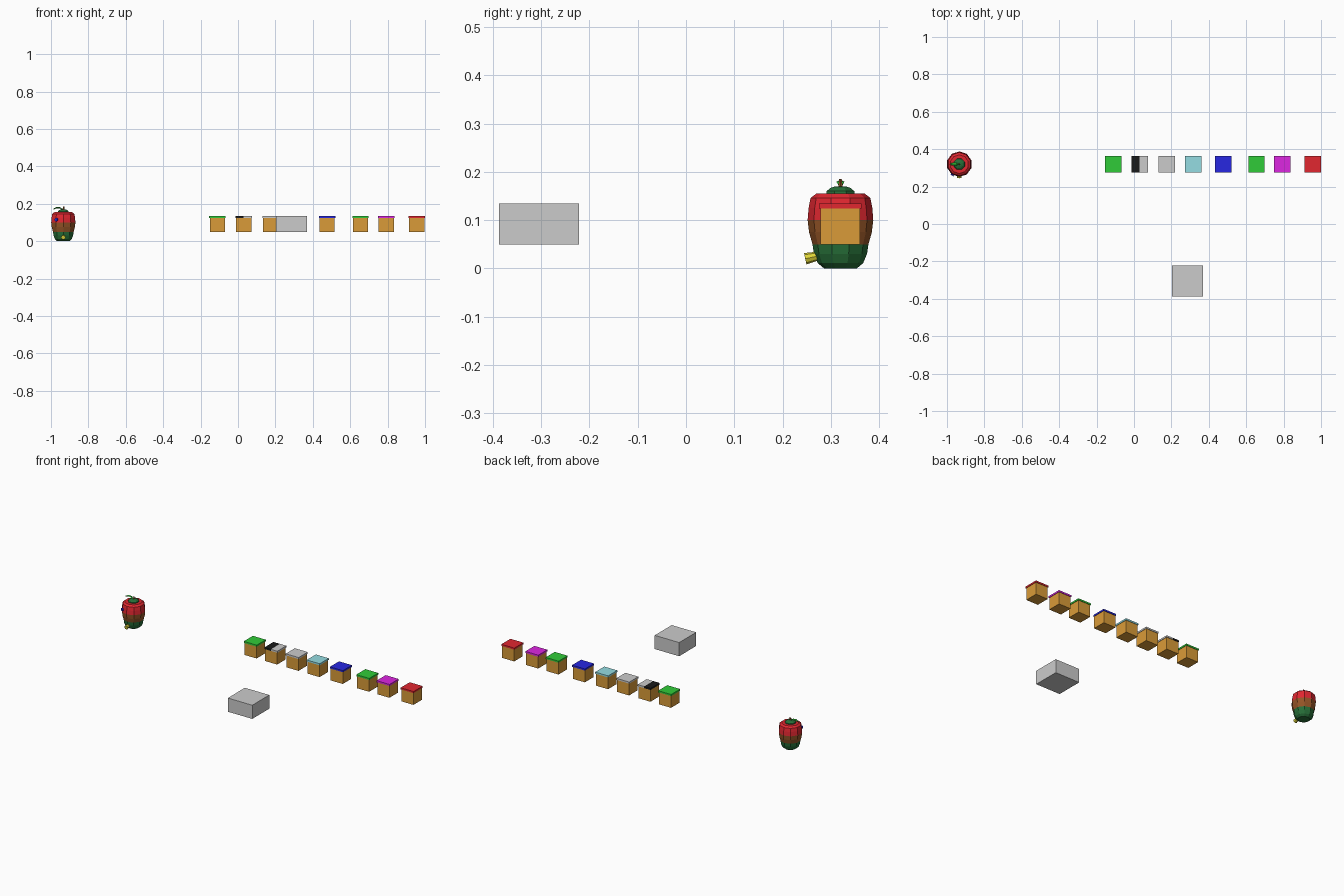
import bpy, bmesh, math
from mathutils import Vector

if "Cube" in bpy.data.objects:
    bpy.data.objects.remove(bpy.data.objects["Cube"])


def material(name, rgb):
    m = bpy.data.materials.new(name)
    m.diffuse_color = (*rgb, 1)
    m.use_nodes = True
    m.node_tree.nodes["Principled BSDF"].inputs["Base Color"].default_value = m.diffuse_color
    return m


RED = material("red", (0.75, 0.02, 0.03))
GREEN = material("green", (0.03, 0.6, 0.04))
DARK_GREEN = material("dark_green", (0.02, 0.16, 0.04))
BROWN = material("brown", (0.3, 0.09, 0.02))
ORANGE = material("wood", (0.7, 0.33, 0.04))
BLACK = material("black", (0.01, 0.01, 0.01))
GREY = material("grey", (0.55, 0.55, 0.55))
CYAN = material("cyan", (0.3, 0.72, 0.76))
BLUE = material("blue", (0.02, 0.02, 0.75))
PURPLE = material("purple", (0.72, 0.02, 0.75))
YELLOW = material("yellow", (0.75, 0.68, 0.04))


def finish(name, bm, mats):
    me = bpy.data.meshes.new(name)
    bmesh.ops.recalc_face_normals(bm, faces=bm.faces)
    bm.to_mesh(me)
    bm.free()
    for m in mats:
        me.materials.append(m)
    ob = bpy.data.objects.new(name, me)
    bpy.context.collection.objects.link(ob)
    return ob


def box(name, lo, hi, mat=None):
    bm = bmesh.new()
    bmesh.ops.create_cube(bm, size=1)
    for v in bm.verts:
        v.co = [lo[i] + (v.co[i] + 0.5) * (hi[i] - lo[i]) for i in range(3)]
    return finish(name, bm, [mat] if mat else [])


def lathe(name, profile, sides, centre, mats, band=lambda z: 0):
    """Closed stack of polygon rings from (radius, z) pairs."""
    bm = bmesh.new()
    rings = []
    for r, z in profile:
        rings.append([bm.verts.new((centre[0] + r * math.cos(2 * math.pi * (i + 0.5) / sides),
                                    centre[1] + r * math.sin(2 * math.pi * (i + 0.5) / sides), z))
                      for i in range(sides)])
    for a, b in zip(rings, rings[1:]):
        for i in range(sides):
            j = (i + 1) % sides
            f = bm.faces.new((a[i], a[j], b[j], b[i]))
            f.material_index = band((a[0].co.z + b[0].co.z) / 2)
    for ring in (rings[0], rings[-1]):
        bm.faces.new(ring).material_index = band(ring[0].co.z)
    return finish(name, bm, mats)


def rod(name, p, q, r1, r2, mat, sides=6):
    p, q = Vector(p), Vector(q)
    bm = bmesh.new()
    bmesh.ops.create_cone(bm, cap_ends=True, segments=sides, radius1=r1, radius2=r2, depth=(q - p).length)
    ob = finish(name, bm, [mat])
    ob.location = (p + q) / 2
    ob.rotation_euler = (q - p).to_track_quat('Z', 'Y').to_euler()
    return ob


# Row of crates with coloured lids
Y, HALF, LID = 0.32, 0.041, 0.044
crates = [(-0.11, [GREEN]), (0.03, [BLACK, GREY]), (0.175, [GREY]), (0.318, [CYAN]),
          (0.476, [BLUE]), (0.655, [GREEN]), (0.793, [PURPLE]), (0.956, [RED])]
for n, (x, lids) in enumerate(crates, 1):
    box(f"crate_{n}", (x - HALF, Y - HALF, 0.05), (x + HALF, Y + HALF, 0.124), ORANGE)
    w = 2 * LID / len(lids)
    for k, mat in enumerate(lids):
        box(f"crate_lid_{n}_{k + 1}", (x - LID + k * w, Y - LID, 0.124),
            (x - LID + (k + 1) * w, Y + LID, 0.134), mat)

# Plain grey block in front
box("plain_block", (0.202, -0.387, 0.05), (0.368, -0.222, 0.134))

# Apple-shaped barrel, banded green, brown and red
C = (-0.934, 0.32)
body = [(0.034, 0), (0.047, 0.011), (0.055, 0.03), (0.058, 0.05), (0.065, 0.075),
        (0.068, 0.1), (0.066, 0.125), (0.062, 0.146), (0.05, 0.155), (0.03, 0.155)]
lathe("barrel_body", body, 10, C, [DARK_GREEN, BROWN, RED],
      lambda z: 0 if z < 0.05 else 1 if z < 0.1 else 2)
lathe("barrel_cap", [(0.032, 0.152), (0.031, 0.16), (0.022, 0.167), (0.012, 0.17)], 8, C, [DARK_GREEN])

# Stem, leaf and spout
rod("stem", (*C, 0.165), (C[0] + 0.003, C[1], 0.185), 0.006, 0.003, BROWN)
bm = bmesh.new()
spine = [(0, 0.168, 0.002), (-0.018, 0.179, 0.008), (-0.036, 0.18, 0.008), (-0.053, 0.172, 0.001)]
rows = [[bm.verts.new((C[0] + x, C[1] + s * w, z + dz)) for s, dz in ((-1, 0), (0, 0.003), (1, 0), (0, -0.004))]
        for x, z, w in spine]
for a, b in zip(rows, rows[1:]):
    for i in range(4):
        j = (i + 1) % 4
        bm.faces.new((a[i], a[j], b[j], b[i]))
bm.faces.new(rows[0])
bm.faces.new(rows[-1])
finish("leaf", bm, [GREEN])
rod("spout", (C[0], 0.275, 0.026), (C[0], 0.247, 0.02), 0.009, 0.012, YELLOW, 8)

# Small blue stud on the barrel front
rod("stud", (-0.966, 0.272, 0.115), (-0.974, 0.26, 0.115), 0.01, 0.009, BLUE, 8)
